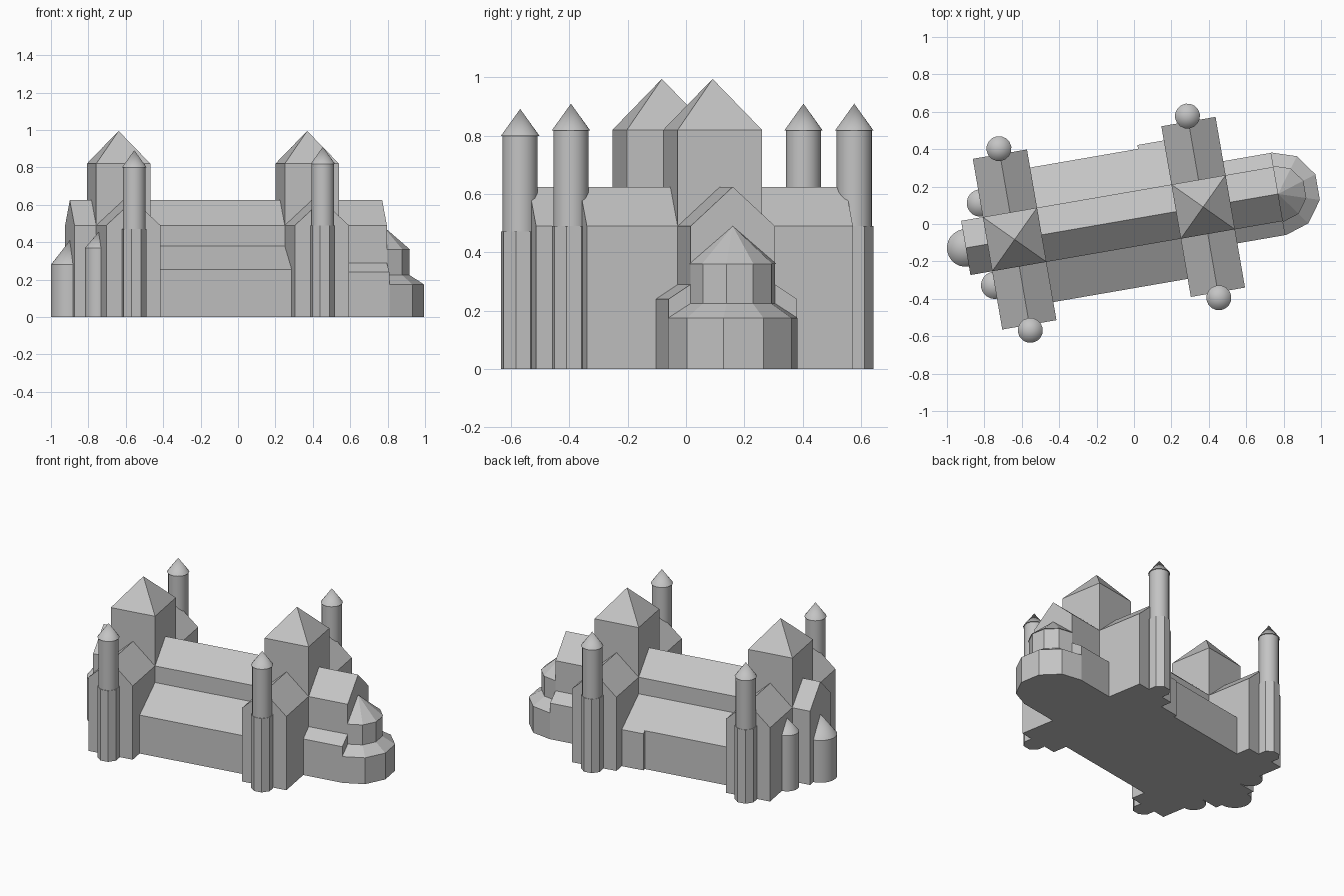
import bpy, bmesh, math
from mathutils import Vector

if "Cube" in bpy.data.objects:
    bpy.data.objects.remove(bpy.data.objects["Cube"])

ANGLE = math.radians(9.8)   # whole plan is turned about z
AXIS = 0.027                # sideways offset of the nave axis
HALF = 0.147                # half width of nave, transepts and towers
EAVE, RIDGE = 0.49, 0.625

stone = bpy.data.materials.new("grey stone")
stone.diffuse_color = (0.55, 0.55, 0.55, 1)
stone.use_nodes = True
stone.node_tree.nodes["Principled BSDF"].inputs["Base Color"].default_value = stone.diffuse_color


def finish(name, bm, smooth=False):
    bmesh.ops.remove_doubles(bm, verts=bm.verts, dist=1e-5)
    bmesh.ops.recalc_face_normals(bm, faces=bm.faces)
    mesh = bpy.data.meshes.new(name)
    bm.to_mesh(mesh)
    bm.free()
    mesh.materials.append(stone)
    ob = bpy.data.objects.new(name, mesh)
    ob.rotation_euler.z = ANGLE
    bpy.context.collection.objects.link(ob)
    if smooth:
        bpy.ops.object.select_all(action='DESELECT')
        ob.select_set(True)
        bpy.context.view_layer.objects.active = ob
        bpy.ops.object.shade_smooth_by_angle(angle=math.radians(30))
    return ob


def prism(name, profile, start, end, across=False):
    """Extrude a (sideways, z) profile along the nave, or across it."""
    bm = bmesh.new()
    place = (lambda p, a: (p[0], a, p[1])) if across else (lambda p, a: (a, p[0], p[1]))
    face = bm.faces.new([bm.verts.new(place(p, start)) for p in profile])
    step = Vector((0, end - start, 0) if across else (end - start, 0, 0))
    new = bmesh.ops.extrude_face_region(bm, geom=[face], use_keep_orig=True)
    bmesh.ops.translate(bm, vec=step, verts=[v for v in new["geom"] if isinstance(v, bmesh.types.BMVert)])
    return finish(name, bm)


def gabled(mid):
    return [(mid - HALF, 0), (mid + HALF, 0), (mid + HALF, EAVE), (mid, RIDGE), (mid - HALF, EAVE)]


def lathe(name, u, v, rings, sides, first=0.0, half=False, smooth=False):
    """Stack polygon rings (radius, z); a half lathe has a flat back."""
    bm = bmesh.new()
    count = sides // 2 + 1 if half else sides
    loops = []
    for r, z in rings:
        loops.append([bm.verts.new((u + r * math.cos(first + 2 * math.pi * i / sides),
                                    v + r * math.sin(first + 2 * math.pi * i / sides), z))
                      for i in range(count)])
    for low, high in zip(loops, loops[1:]):
        for i in range(count):
            j = (i + 1) % count
            bm.faces.new((low[i], low[j], high[j], high[i]))
    bm.faces.new(loops[0])
    if rings[-1][0] > 0:
        bm.faces.new(loops[-1])
    return finish(name, bm, smooth)


# Nave, running from the west front to the end of the choir
prism("nave", gabled(AXIS), -0.908, 0.787)


# Lean-to side aisles
def aisle(name, reach, wall, top, start, end, side):
    prism(name, [(AXIS, 0), (AXIS + side * reach, 0), (AXIS + side * reach, wall),
                 (AXIS + side * HALF, top), (AXIS, top)], start, end)


for label, side in (("north", 1), ("south", -1)):
    aisle(label + "_nave_aisle", 0.365, 0.255, 0.38, -0.55, 0.30, side)
    aisle(label + "_choir_aisle", 0.223, 0.24, 0.29, 0.45, 0.787, side)
aisle("north_side_chapel", 0.386, 0.243, 0.38, 0.09, 0.30, 1)

# Two transepts with crossing towers and stair turrets
for label, u in (("west", -0.643), ("east", 0.380)):
    prism(label + "_transept", gabled(u), AXIS - 0.463, AXIS + 0.463, across=True)
    r = HALF * math.sqrt(2)
    lathe(label + "_tower", u, AXIS, [(r, EAVE - 0.03), (r, 0.82), (0, 0.995)], 4, math.pi / 4)
    for name, side in (("north", 1), ("south", -1)):
        drop = 0.018 if (label, name) == ("west", "south") else 0
        v = AXIS + side * 0.493
        lathe(f"{label}_{name}_turret_base", u, v,
              [(0.067, 0), (0.067, EAVE - drop)], 8, math.pi / 8)
        lathe(f"{label}_{name}_turret", u, v,
              [(0.061, 0.4), (0.061, 0.82 - drop)], 16, smooth=True)
        lathe(f"{label}_{name}_turret_roof", u, v,
              [(0.067, 0.818 - drop), (0, 0.91 - drop)], 16, smooth=True)

# East apse with its lower ambulatory (half decagons)
lathe("ambulatory", 0.787, AXIS, [(0.225, 0), (0.225, 0.175), (0.147, 0.225)],
      10, -math.pi / 2, half=True)
lathe("apse", 0.787, AXIS, [(0.147, 0.1), (0.147, 0.36), (0.152, 0.36), (0, 0.49)],
      10, -math.pi / 2, half=True)

# Round apses on the west side
for name, u, v, r, wall, top in (("west_apse", -0.908, AXIS, 0.101, 0.28, 0.41),
                                 ("north_west_apse", -0.790, AXIS + 0.223, 0.073, 0.37, 0.455),
                                 ("south_west_apse", -0.790, AXIS - 0.223, 0.073, 0.37, 0.455)):
    lathe(name, u, v, [(r, 0), (r, wall), (0, top)], 24, smooth=True)
